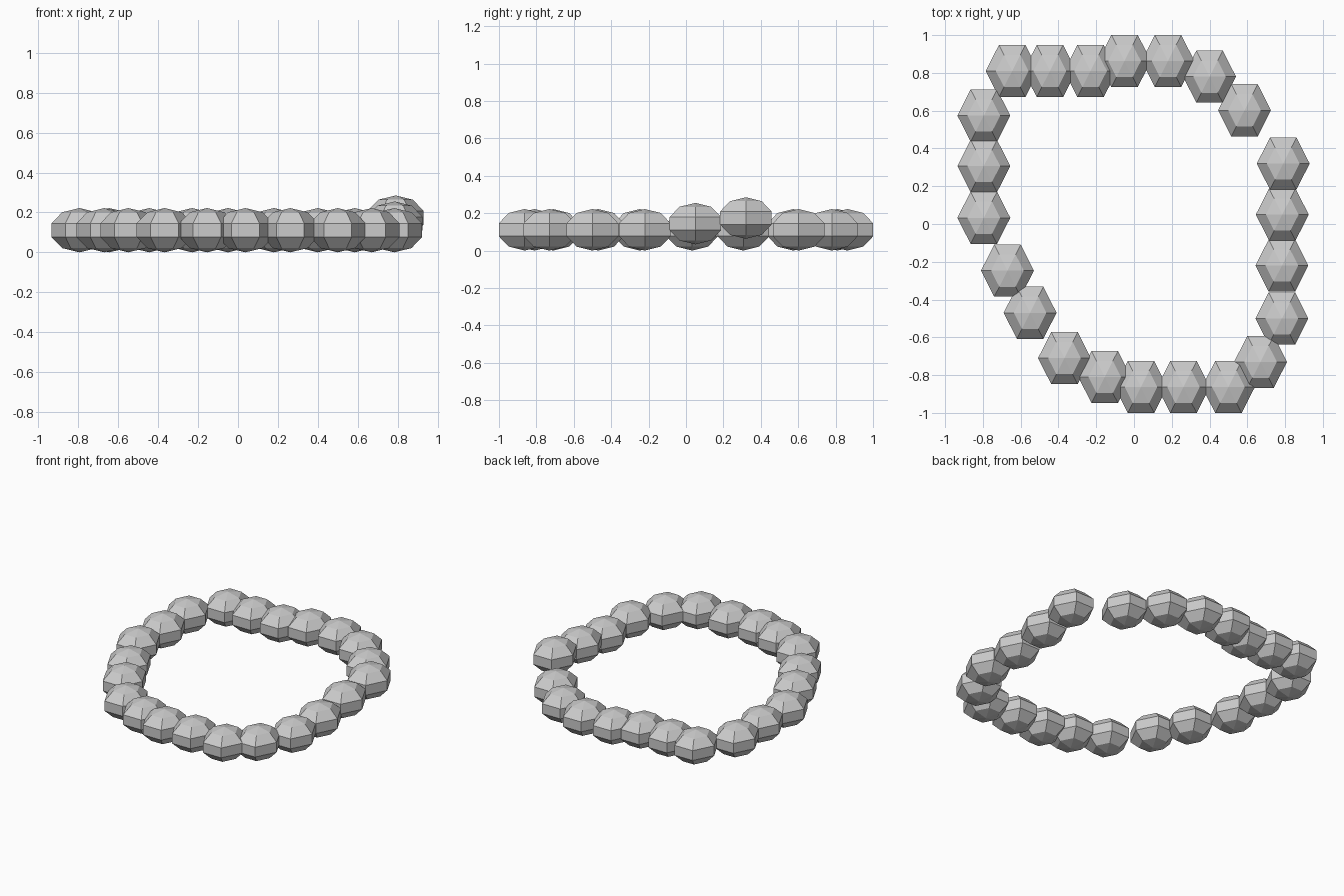
import bpy, bmesh, math
from mathutils import Matrix

if "Cube" in bpy.data.objects:
    bpy.data.objects.remove(bpy.data.objects["Cube"])

# Bead centres (x, y), clockwise from the back left corner
CENTRES = [
    (-0.645, 0.81), (-0.445, 0.81), (-0.23, 0.81), (-0.05, 0.863), (0.18, 0.863),
    (0.40, 0.78), (0.585, 0.602), (0.79, 0.32), (0.785, 0.05), (0.783, -0.22),
    (0.783, -0.5), (0.67, -0.73), (0.50, -0.863), (0.262, -0.863), (0.037, -0.863),
    (-0.155, -0.81), (-0.368, -0.71), (-0.55, -0.47), (-0.67, -0.247),
    (-0.795, 0.033), (-0.795, 0.307), (-0.795, 0.574),
]
LIFT = {7: 0.063, 8: 0.033}      # two beads sit a little higher
HALF_X, HALF_Y, HALF_Z = 0.14, 0.138, 0.111

# Shared faceted bead: six sides, five rings, corners pointing along x
mesh = bpy.data.meshes.new("bead")
bm = bmesh.new()
bmesh.ops.create_uvsphere(bm, u_segments=6, v_segments=5, radius=1,
                          matrix=Matrix.Rotation(math.pi / 2, 4, 'Z'))
size = [max(v.co[i] for v in bm.verts) for i in range(3)]
bmesh.ops.scale(bm, verts=bm.verts,
                vec=(HALF_X / size[0], HALF_Y / size[1], HALF_Z / size[2]))
bm.to_mesh(mesh)
bm.free()

# Loop of beads
for i, (x, y) in enumerate(CENTRES):
    bead = bpy.data.objects.new(f"bead_{i + 1}", mesh)
    bead.location = (x, y, HALF_Z + LIFT.get(i, 0))
    bpy.context.collection.objects.link(bead)
